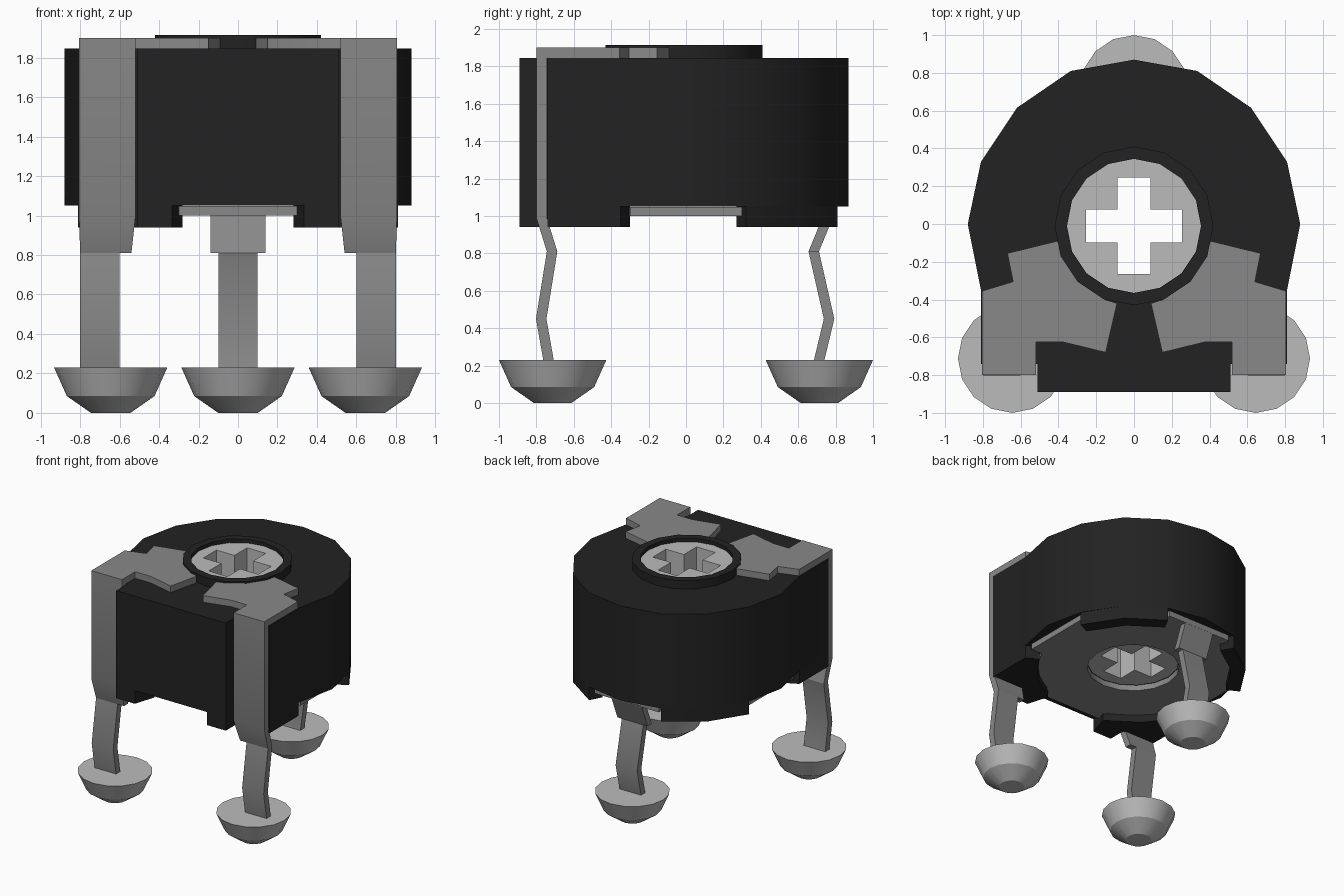
import bpy, bmesh, math

if "Cube" in bpy.data.objects:
    bpy.data.objects.remove(bpy.data.objects["Cube"], do_unlink=True)


def material(name, rgb):
    m = bpy.data.materials.new(name)
    m.use_nodes = True
    m.diffuse_color = (*rgb, 1)
    m.node_tree.nodes["Principled BSDF"].inputs["Base Color"].default_value = (*rgb, 1)
    return m


BLACK = material("black plastic", (0.016, 0.016, 0.016))
METAL = material("grey metal", (0.25, 0.25, 0.25))
LIGHT = material("light grey", (0.5, 0.5, 0.5))


def finish(name, bm, mat):
    bmesh.ops.recalc_face_normals(bm, faces=bm.faces[:])
    mesh = bpy.data.meshes.new(name)
    bm.to_mesh(mesh)
    bm.free()
    mesh.materials.append(mat)
    mesh.shade_smooth()
    mesh.set_sharp_from_angle(angle=math.radians(28))
    ob = bpy.data.objects.new(name, mesh)
    bpy.context.collection.objects.link(ob)
    return ob


def prism(name, loops, z0, z1, mat):
    """Extrude an outline (first loop) with optional holes (other loops)."""
    bm = bmesh.new()
    edges, twin, rims = [], {}, []
    for loop in loops:
        vs = [bm.verts.new((x, y, z0)) for x, y in loop]
        for v in vs:
            twin[v] = bm.verts.new((v.co.x, v.co.y, z1))
        pairs = list(zip(vs, vs[1:] + vs[:1]))
        edges += [bm.edges.new(p) for p in pairs]
        rims += pairs
    bmesh.ops.triangle_fill(bm, edges=edges, use_beauty=True, normal=(0, 0, 1))
    for f in bm.faces[:]:
        bm.faces.new([twin[v] for v in reversed(f.verts)])
    for a, b in rims:
        bm.faces.new((a, b, twin[b], twin[a]))
    return finish(name, bm, mat)


def ribbon(name, stations, mat, t=0.028):
    """Bent strip through stations (y, z, x0, x1) with half thickness t in y."""
    bm = bmesh.new()
    rings = [[bm.verts.new(p) for p in ((x0, y - t, z), (x1, y - t, z),
                                        (x1, y + t, z), (x0, y + t, z))]
             for y, z, x0, x1 in stations]
    for r, s in zip(rings, rings[1:]):
        for i in range(4):
            j = (i + 1) % 4
            bm.faces.new((r[i], r[j], s[j], s[i]))
    bm.faces.new(rings[0])
    bm.faces.new(rings[-1])
    return finish(name, bm, mat)


def lathe(name, profile, x, y, mat, n=16):
    """Capped solid of revolution from (radius, z) points."""
    bm = bmesh.new()
    rings = [[bm.verts.new((x + px, y + py, z)) for px, py in circle(r, n)]
             for r, z in profile]
    for r, s in zip(rings, rings[1:]):
        for i in range(n):
            j = (i + 1) % n
            bm.faces.new((r[i], r[j], s[j], s[i]))
    bm.faces.new(rings[0])
    bm.faces.new(rings[-1])
    return finish(name, bm, mat)


def circle(r, n=16, cy=0.0):
    return [(r * math.cos(2 * math.pi * i / n), cy + r * math.sin(2 * math.pi * i / n))
            for i in range(n)]


def mirrored(half):
    """Close a right-hand outline by reflecting it in x."""
    return half + [(-x, y) for x, y in reversed(half) if x > 0.001]


# housing: round back, square front with a recess for each front leg
CY = -0.01
half = [(0.0, 0.87), (0.335, 0.81), (0.62, 0.615), (0.81, 0.33), (0.88, 0.0),
        (0.81, -0.35), (0.81, -0.74), (0.51, -0.74), (0.51, -0.89)]
prism("housing", [mirrored(half)[::-1], circle(0.355, cy=CY)], 1.05, 1.845, BLACK)
prism("housing_collar", [circle(0.42, cy=CY), circle(0.355, cy=CY)], 1.84, 1.915, BLACK)

# four skirt blocks below the housing
back = [(0.335, 0.81), (0.62, 0.615), (0.81, 0.32), (0.71, 0.27), (0.535, 0.535), (0.28, 0.71)]
front = [(0.81, -0.35), (0.81, -0.74), (0.51, -0.74), (0.51, -0.89), (0.335, -0.89),
         (0.28, -0.71), (0.535, -0.535), (0.71, -0.3)]
for side, s in (("left", 1), ("right", -1)):
    for end, pts in (("back", back), ("front", front)):
        prism(f"skirt_{end}_{side}", [[(s * x, y) for x, y in pts]], 0.94, 1.05, BLACK)

# base plate with four tabs between the skirt blocks
plate = []
for k in range(4):
    c, s = round(math.cos(k * math.pi / 2)), round(math.sin(k * math.pi / 2))
    quarter = [(0.79, -0.3), (0.79, 0.3)]
    quarter += [(0.75 * math.cos(math.radians(a)), 0.75 * math.sin(math.radians(a)))
                for a in (24, 38, 52, 66)]
    plate += [(c * x - s * y, s * x + c * y) for x, y in quarter]
prism("base_plate", [plate, circle(0.36, cy=CY)], 1.0, 1.048, METAL)

# rotor with a cross-shaped through slot
w, a = 0.087, 0.255
cross = [(a, -w), (a, w), (w, w), (w, a), (-w, a), (-w, w),
         (-a, w), (-a, -w), (-w, -w), (-w, -a), (w, -a), (w, -w)]
prism("rotor", [circle(0.355, cy=CY), [(x, y + CY) for x, y in cross]], 1.05, 1.885, LIGHT)

# top contact plates and front legs
contact = [(0.52, -0.8), (0.805, -0.8), (0.805, -0.355), (0.64, -0.305), (0.67, -0.155),
           (0.405, -0.09), (0.385, -0.175), (0.297, -0.305), (0.16, -0.398),
           (0.09, -0.42), (0.15, -0.68), (0.375, -0.625), (0.52, -0.625)]
leg = [(-0.772, 1.846, 0.52, 0.805), (-0.772, 0.99, 0.52, 0.805), (-0.716, 0.81, 0.54, 0.80),
       (-0.716, 0.81, 0.60, 0.80), (-0.774, 0.45, 0.60, 0.80), (-0.73, 0.2, 0.60, 0.80)]
for side, s in (("left", 1), ("right", -1)):
    prism(f"contact_plate_{side}", [[(s * x, y) for x, y in contact]], 1.845, 1.9, METAL)
    ribbon(f"front_leg_{side}", [(y, z, s * x0, s * x1) for y, z, x0, x1 in leg], METAL)

# back leg hanging from the base plate
ribbon("back_leg", [(0.765, 1.01, -0.14, 0.14), (0.683, 0.81, -0.14, 0.14),
                    (0.683, 0.81, -0.1, 0.1), (0.765, 0.45, -0.1, 0.1),
                    (0.705, 0.2, -0.1, 0.1)], METAL)

# solder feet
for name, x, y in (("foot_front_left", 0.645, -0.713), ("foot_front_right", -0.645, -0.713),
                   ("foot_back", 0.0, 0.713)):
    lathe(name, [(0.1, 0.0), (0.222, 0.085), (0.287, 0.23)], x, y, LIGHT)
